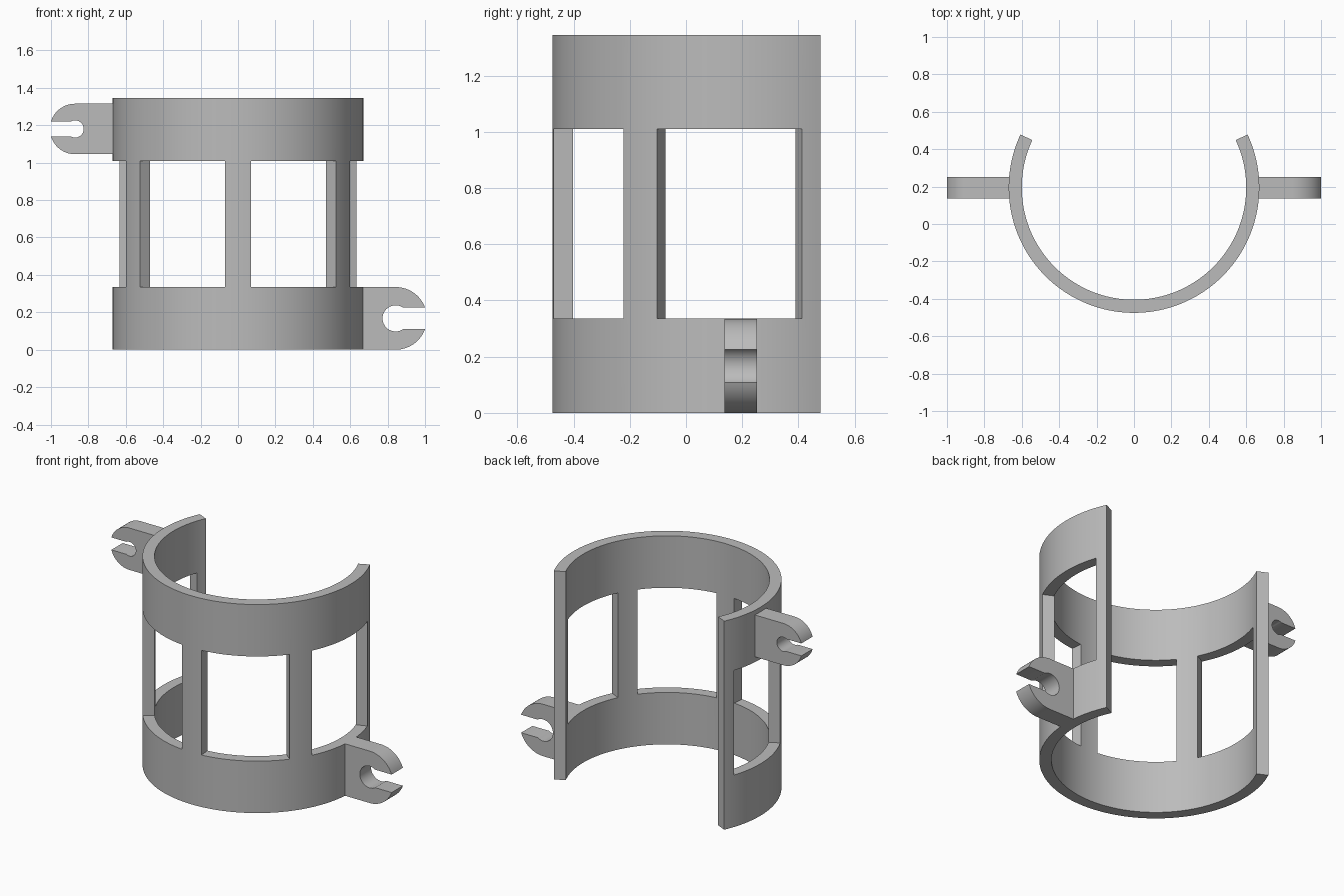
import bpy, bmesh
from math import sin, cos, asin, pi, radians

cube = bpy.data.objects.get("Cube")
if cube:
    bpy.data.objects.remove(cube)

R_OUT, R_IN = 0.67, 0.60
CENTRE_Y = 0.195
HEIGHT, BAND = 1.345, 0.335
HALF_SPAN, POST_HALF = 115, 6      # degrees, measured from the front

grey = bpy.data.materials.new("plain grey")
grey.use_nodes = True
colour = (0.5, 0.5, 0.5, 1)
grey.diffuse_color = colour
grey.node_tree.nodes["Principled BSDF"].inputs["Base Color"].default_value = colour


def finish(bm, name):
    bmesh.ops.recalc_face_normals(bm, faces=bm.faces)
    mesh = bpy.data.meshes.new(name)
    bm.to_mesh(mesh)
    bm.free()
    mesh.materials.append(grey)
    obj = bpy.data.objects.new(name, mesh)
    bpy.context.collection.objects.link(obj)
    obj.location.y = CENTRE_Y
    bpy.ops.object.select_all(action="DESELECT")
    obj.select_set(True)
    bpy.context.view_layer.objects.active = obj
    bpy.ops.object.shade_smooth_by_angle(angle=radians(30))
    return obj


def cage():
    """Open ring: two bands joined by evenly spaced posts."""
    bm = bmesh.new()
    posts = [HALF_SPAN * k / 2 for k in range(-2, 3)]
    # Alternating post and window spans as (start, end, is_post)
    spans = []
    for i, p in enumerate(posts):
        a, b = max(p - POST_HALF, -HALF_SPAN), min(p + POST_HALF, HALF_SPAN)
        spans.append((a, b, True))
        if i < len(posts) - 1:
            spans.append((b, posts[i + 1] - POST_HALF, False))
    levels = [0, BAND, HEIGHT - BAND, HEIGHT]

    def column(deg):
        t = radians(deg)
        return [bm.verts.new((R_OUT * sin(t), -R_OUT * cos(t), z)) for z in levels]

    last = column(-HALF_SPAN)
    for a, b, is_post in spans:
        steps = max(2, round((b - a) / 2))
        for s in range(1, steps + 1):
            col = column(a + (b - a) * s / steps)
            for j in range(3):
                if is_post or j != 1:
                    bm.faces.new((last[j], col[j], col[j + 1], last[j + 1]))
            last = col
    # Drop the unused corners, then thicken inwards
    ret = bmesh.ops.extrude_face_region(bm, geom=bm.faces[:], use_keep_orig=True)
    for v in ret["geom"]:
        if isinstance(v, bmesh.types.BMVert):
            v.co.x *= R_IN / R_OUT
            v.co.y *= R_IN / R_OUT
    bmesh.ops.delete(bm, geom=[v for v in bm.verts if not v.link_faces], context="VERTS")
    return finish(bm, "cage")


def lug(name, side, z, radius, hole, slot, width=0.115):
    """Round-ended tab with a hole that opens outwards through a slot."""
    tip = 1.0
    cx = tip - (radius ** 2 - slot ** 2) ** 0.5

    def arc(r, start, end, n):
        return [(cx + r * cos(start + (end - start) * i / n),
                 r * sin(start + (end - start) * i / n)) for i in range(n + 1)]

    mouth, throat = asin(slot / radius), asin(slot / hole)
    root = R_OUT - 0.03
    outline = [(root, -radius)]
    outline += arc(radius, -pi / 2, -mouth, 16)
    outline += arc(hole, -throat, throat - 2 * pi, 28)
    outline += arc(radius, mouth, pi / 2, 16)
    outline += [(root, radius)]
    bm = bmesh.new()
    face = bm.faces.new([bm.verts.new((side * x, -width / 2, z + h)) for x, h in outline])
    ret = bmesh.ops.extrude_face_region(bm, geom=[face], use_keep_orig=True)
    new = [v for v in ret["geom"] if isinstance(v, bmesh.types.BMVert)]
    bmesh.ops.translate(bm, verts=new, vec=(0, width, 0))
    return finish(bm, name)


cage()
lug("lower_left_lug", 1, BAND / 2, 0.1675, 0.07, 0.058)
lug("upper_right_lug", -1, 1.18, 0.135, 0.046, 0.04)
